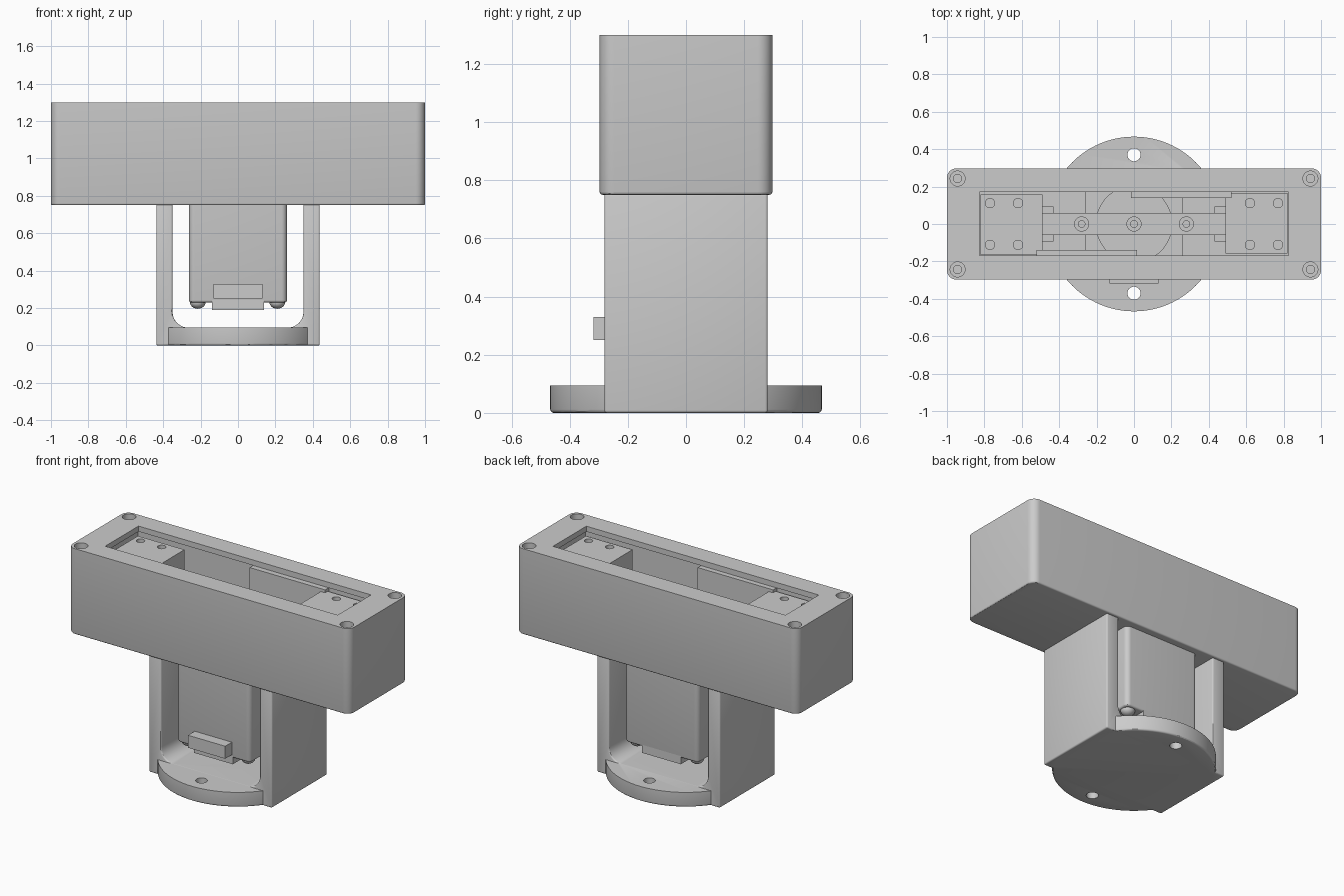
import bpy, bmesh, math
from mathutils import Matrix

if "Cube" in bpy.data.objects:
    bpy.data.objects.remove(bpy.data.objects["Cube"], do_unlink=True)

grey = bpy.data.materials.new("light_grey")
grey.use_nodes = True
colour = (0.6, 0.6, 0.6, 1)
grey.diffuse_color = colour
grey.node_tree.nodes["Principled BSDF"].inputs["Base Color"].default_value = colour


def make(name, bm):
    mesh = bpy.data.meshes.new(name)
    bm.to_mesh(mesh)
    bm.free()
    mesh.materials.append(grey)
    obj = bpy.data.objects.new(name, mesh)
    bpy.context.collection.objects.link(obj)
    return obj


def prism(name, pts, lo, hi, axis="z", round_low=0):
    """Extrude a 2D outline along z (xy outline) or y (xz outline)."""
    bm = bmesh.new()
    place = (lambda a, b, t: (a, b, t)) if axis == "z" else (lambda a, b, t: (a, t, b))
    low, top = ([bm.verts.new(place(a, b, t)) for a, b in pts] for t in (lo, hi))
    bm.faces.new(low)
    bm.faces.new(top)
    for i in range(len(pts)):
        bm.faces.new((low[i - 1], low[i], top[i], top[i - 1]))
    bmesh.ops.recalc_face_normals(bm, faces=bm.faces)
    if round_low:
        edges = [e for e in bm.edges if all(abs(v.co.z - lo) < 1e-5 for v in e.verts)]
        bmesh.ops.bevel(bm, geom=edges, offset=round_low, segments=3, profile=0.5, affect="EDGES")
    return make(name, bm)


def rounded(x0, x1, y0, y1, r, seg=8):
    pts = []
    corners = [(x1 - r, y1 - r), (x0 + r, y1 - r), (x0 + r, y0 + r), (x1 - r, y0 + r)]
    for i, (cx, cy) in enumerate(corners):
        for k in range(seg + 1):
            a = (i + k / seg) * math.pi / 2
            pts.append((cx + r * math.cos(a), cy + r * math.sin(a)))
    return pts


def circle(x, y, r, n=32):
    return [(x + r * math.cos(i * math.tau / n), y + r * math.sin(i * math.tau / n)) for i in range(n)]


def box(name, x0, x1, y0, y1, z0, z1):
    return prism(name, [(x0, y0), (x1, y0), (x1, y1), (x0, y1)], z0, z1)


def activate(obj):
    bpy.ops.object.select_all(action="DESELECT")
    obj.select_set(True)
    bpy.context.view_layer.objects.active = obj


def boolean(obj, other, operation="DIFFERENCE"):
    activate(obj)
    mod = obj.modifiers.new("shape", "BOOLEAN")
    mod.operation, mod.object, mod.solver = operation, other, "EXACT"
    bpy.ops.object.modifier_apply(modifier=mod.name)
    bpy.data.objects.remove(other, do_unlink=True)


def hole(obj, x, y, r, z0, z1):
    boolean(obj, prism("cutter", circle(x, y, r), z0, z1))


# Housing: window with a thin lip over a slightly wider cavity, counterbored corners
housing = prism("housing", rounded(-1, 1, -0.297, 0.297, 0.05), 0.75, 1.30, round_low=0.01)
boolean(housing, box("cutter", -0.825, 0.825, -0.168, 0.17, 1.2, 1.4))
boolean(housing, box("cutter", -0.84, 0.84, -0.183, 0.185, 0.86, 1.265))
for x in (-0.943, 0.943):
    for y in (-0.243, 0.243):
        hole(housing, x, y, 0.04, 1.25, 1.4)
        hole(housing, x, y, 0.022, 0.95, 1.3)

# U-shaped bracket with filleted inner corners
fillet = 0.085
inner = [(-0.35, 0.755)]
for cx, start in ((-0.35 + fillet, math.pi), (0.35 - fillet, 1.5 * math.pi)):
    for k in range(9):
        a = start + k * math.pi / 16
        inner.append((cx + fillet * math.cos(a), 0.095 + fillet + fillet * math.sin(a)))
inner.append((0.35, 0.755))
outline = [(0.437, 0.755), (0.437, 0), (-0.437, 0), (-0.437, 0.755)]
bracket = prism("bracket", inner + outline, -0.281, 0.281, axis="y")
activate(bracket)
bevel = bracket.modifiers.new("soft_edges", "BEVEL")
bevel.width, bevel.segments, bevel.limit_method = 0.009, 3, "ANGLE"
bpy.ops.object.modifier_apply(modifier=bevel.name)

# Round mounting flange, trimmed flush with the bracket sides
flange = prism("flange", [(max(-0.434, min(0.434, x)), y) for x, y in circle(0, 0, 0.467, 96)],
               0, 0.095, round_low=0.012)
boolean(bracket, flange, "UNION")
for y in (-0.37, 0.37):
    hole(bracket, 0, y, 0.035, -0.1, 0.3)

# Motor hanging between the legs
prism("motor_body", rounded(-0.262, 0.262, -0.25, 0.25, 0.03), 0.23, 0.95, round_low=0.012)
box("motor_tab", -0.138, 0.138, -0.25, 0.25, 0.19, 0.245)
box("motor_connector", -0.132, 0.132, -0.318, -0.24, 0.25, 0.33)
for x in (-0.215, 0.21):
    for y in (-0.195, 0.195):
        bm = bmesh.new()
        flat = Matrix.Translation((x, y, 0.232)) @ Matrix.Diagonal((1, 1, 0.85, 1))
        bmesh.ops.create_uvsphere(bm, u_segments=20, v_segments=12, radius=0.042, matrix=flat)
        make("motor_screw", bm)

# Horn and drive bar inside the window
prism("motor_horn", circle(0, 0, 0.205, 64), 0.94, 1.0)
bar = box("drive_bar", -0.5, 0.5, -0.06, 0.06, 1.0, 1.06)
for x in (-0.28, 0, 0.28):
    hole(bar, x, 0, 0.038, 1.04, 1.1)
    prism("bar_screw", circle(x, 0, 0.02, 24), 1.03, 1.055)


def turned_box(name, side, x0, x1, y0, y1, z0, z1):
    """Box given for the +x side, turned half a circle for the other."""
    return box(name, *sorted((side * x0, side * x1)), *sorted((side * y0, side * y1)), z0, z1)


# Two sliding carriages, each with a rack along one wall
for side in (-1, 1):
    carriage = turned_box("carriage", side, 0.49, 0.82, -0.157, 0.166, 0.865, 1.243)
    for x in (0.62, 0.77):
        for y in (-0.112, 0.112):
            hole(carriage, side * x, y, 0.025, 1.15, 1.3)
    turned_box("carriage_rack", side, -0.015, 0.52, 0.14, 0.18, 0.9, 1.262)
    turned_box("carriage_block", side, 0.43, 0.5, -0.093, 0.093, 0.9, 0.99)

# Smooth curves, keep real edges crisp
for obj in bpy.context.collection.objects:
    if obj.type == "MESH":
        activate(obj)
        bpy.ops.object.shade_smooth_by_angle(angle=math.radians(30))
